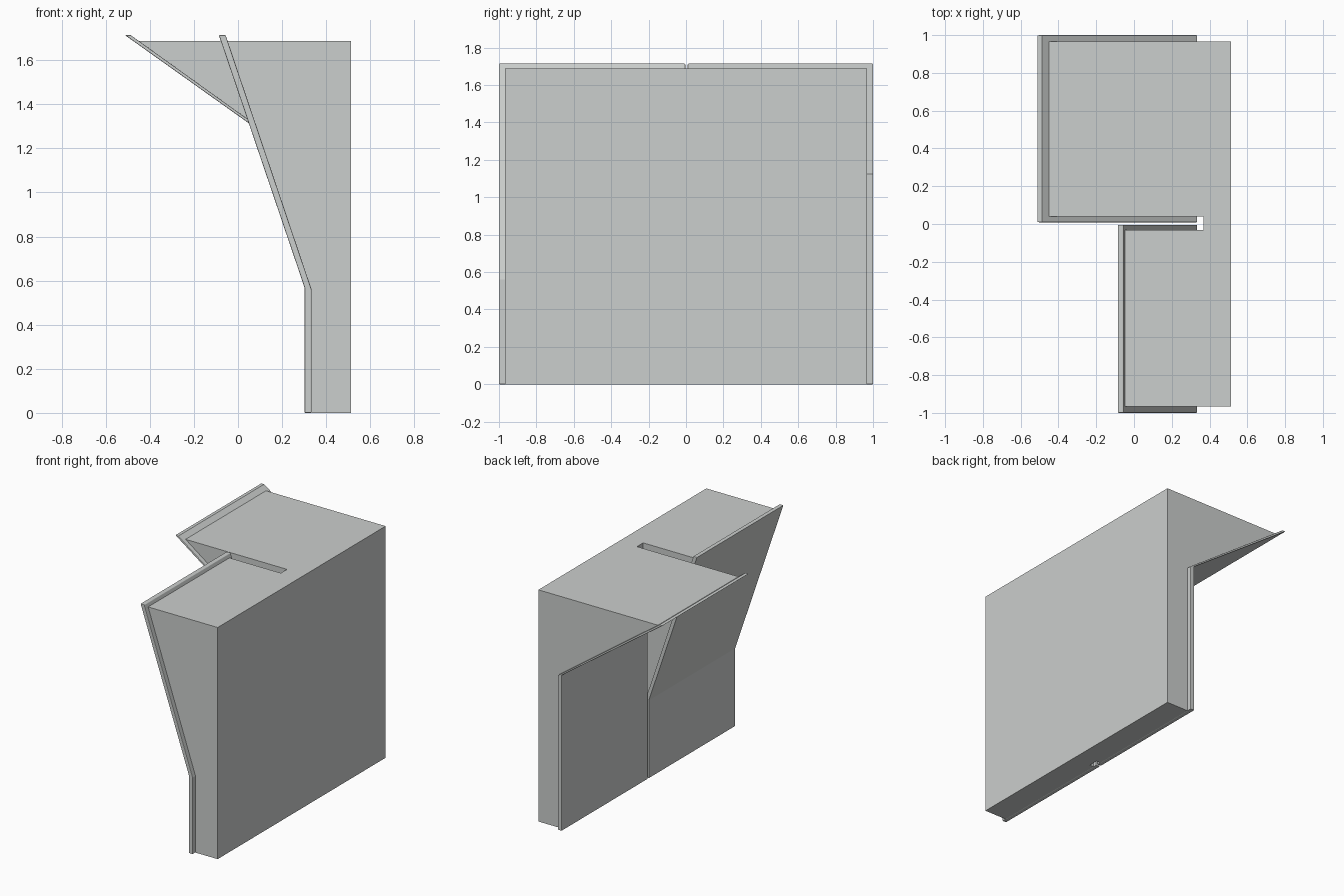
import bpy, bmesh

if "Cube" in bpy.data.objects:
    bpy.data.objects.remove(bpy.data.objects["Cube"])

# One flat grey for the whole model
grey = bpy.data.materials.new("light_grey")
grey.diffuse_color = (0.6, 0.62, 0.61, 1)
grey.use_nodes = True
grey.node_tree.nodes["Principled BSDF"].inputs["Base Color"].default_value = grey.diffuse_color


def prism(name, profile, y0, y1, bevel=0.0, capped=True):
    """Extrude an x/z profile from y0 to y1."""
    bm = bmesh.new()
    a = [bm.verts.new((x, y0, z)) for x, z in profile]
    b = [bm.verts.new((x, y1, z)) for x, z in profile]
    n = len(profile)
    for i in range(n):
        j = (i + 1) % n
        bm.faces.new((a[i], a[j], b[j], b[i]))
    if capped:
        bm.faces.new(a[::-1])
        bm.faces.new(b)
    bmesh.ops.recalc_face_normals(bm, faces=bm.faces)
    mesh = bpy.data.meshes.new(name)
    bm.to_mesh(mesh)
    bm.free()
    mesh.materials.append(grey)
    obj = bpy.data.objects.new(name, mesh)
    bpy.context.collection.objects.link(obj)
    if bevel:
        mod = obj.modifiers.new("soft_edges", 'BEVEL')
        mod.width = bevel
        mod.segments = 2
        mod.limit_method = 'ANGLE'
        mod.angle_limit = 1.2
    return obj


BACK, TOP, BODY_TOP = 0.513, 1.714, 1.688


def half(side, kink_z, top_x, inner_top_x, panel_y, body_y):
    # Bent facing panel: upright below the kink, leaning out above it
    kx, kz = 0.334, kink_z - 0.009
    panel = [(0.302, 0), (kx, 0), (kx, kz), (inner_top_x, TOP),
             (top_x, TOP), (0.302, kink_z)]
    prism(side + "_panel", panel, *panel_y, bevel=0.004)
    # Solid body behind, following the inner face of the panel
    t = (BODY_TOP - kz) / (TOP - kz)
    edge_x = kx + (inner_top_x - kx) * t
    prism(side + "_body", [(kx, 0), (BACK, 0), (BACK, BODY_TOP),
                           (edge_x, BODY_TOP), (kx, kz)], *body_y)


half("front", 0.568, -0.087, -0.056, (-1.0, -0.004), (-0.967, -0.031))
half("rear", 1.134, -0.513, -0.487, (0.009, 1.0), (0.04, 0.967))

# Spine joining the halves at the closed end of the slot
prism("spine", [(0.367, 0), (BACK, 0), (BACK, BODY_TOP), (0.367, BODY_TOP)],
      -0.031, 0.04, capped=False)
